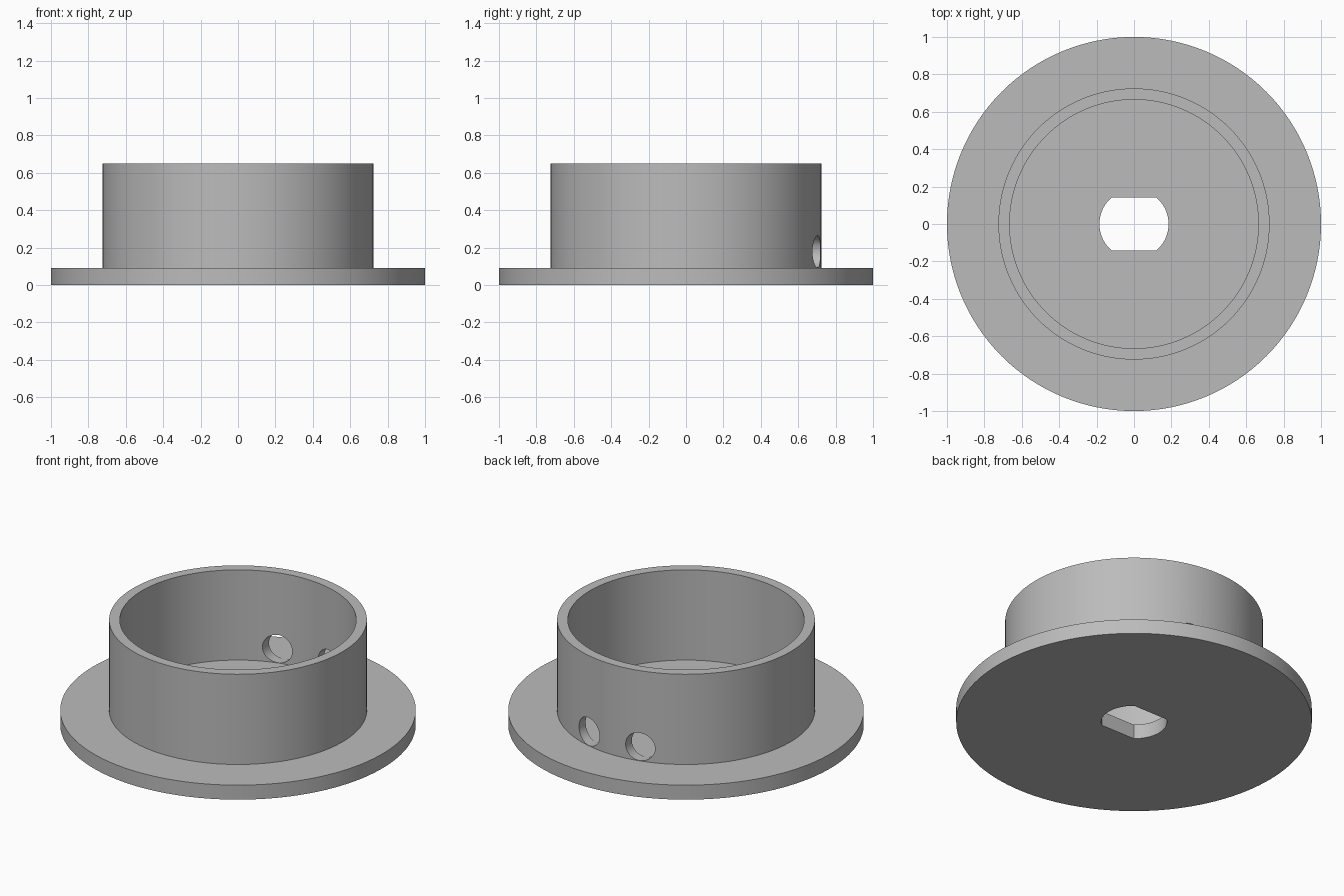
import bpy, bmesh, math
from mathutils import Matrix, Vector

cube = bpy.data.objects.get("Cube")
if cube:
    bpy.data.objects.remove(cube, do_unlink=True)

FLANGE_R, WALL_R, BORE_R = 1.0, 0.725, 0.665
FLANGE_TOP, RIM_TOP = 0.09, 0.65
SLOT_R, SLOT_HALF = 0.185, 0.142
SEGMENTS = 128

grey = bpy.data.materials.new("plain grey")
grey.use_nodes = True
colour = (0.5, 0.5, 0.5, 1)
grey.diffuse_color = colour
grey.node_tree.nodes["Principled BSDF"].inputs["Base Color"].default_value = colour


def make_object(name, bm):
    bmesh.ops.recalc_face_normals(bm, faces=bm.faces)
    mesh = bpy.data.meshes.new(name)
    bm.to_mesh(mesh)
    bm.free()
    mesh.materials.append(grey)
    obj = bpy.data.objects.new(name, mesh)
    bpy.context.collection.objects.link(obj)
    return obj


def cylinder(name, radius, depth, matrix, flat=None):
    """Capped cylinder, optionally flattened on both y sides."""
    bm = bmesh.new()
    bmesh.ops.create_cone(bm, cap_ends=True, segments=64, radius1=radius,
                          radius2=radius, depth=depth)
    if flat:
        for v in bm.verts:
            v.co.y = max(-flat, min(flat, v.co.y))
    bmesh.ops.transform(bm, matrix=matrix, verts=bm.verts)
    return make_object(name, bm)


# Flanged cup, turned from one profile
profile = [(0, 0), (FLANGE_R, 0), (FLANGE_R, FLANGE_TOP), (WALL_R, FLANGE_TOP),
           (WALL_R, RIM_TOP), (BORE_R, RIM_TOP), (BORE_R, FLANGE_TOP), (0, FLANGE_TOP)]
bm = bmesh.new()
verts = [bm.verts.new((r, 0, z)) for r, z in profile]
edges = [bm.edges.new(pair) for pair in zip(verts, verts[1:])]
bmesh.ops.spin(bm, geom=verts + edges, cent=(0, 0, 0), axis=(0, 0, 1),
               angle=math.tau, steps=SEGMENTS, use_duplicate=False)
bmesh.ops.remove_doubles(bm, verts=bm.verts, dist=0.0001)
cup = make_object("flanged_cup", bm)

# Double-flat shaft slot through the floor
cutters = [cylinder("shaft_slot_cutter", SLOT_R, 0.4,
                    Matrix.Translation((0, 0, 0.05)), SLOT_HALF)]

# Pair of round holes through the back wall
for side, label in ((-1, "right"), (1, "left")):
    place = Matrix.Translation(Vector((side * 0.175, 0.7, 0.178)))
    cutters.append(cylinder(label + "_hole_cutter", 0.086, 0.3,
                            place @ Matrix.Rotation(math.pi / 2, 4, "X")))

bpy.ops.object.select_all(action="DESELECT")
cup.select_set(True)
bpy.context.view_layer.objects.active = cup
for cutter in cutters:
    cut = cup.modifiers.new(cutter.name, "BOOLEAN")
    cut.operation = "DIFFERENCE"
    cut.solver = "EXACT"
    cut.object = cutter
    bpy.ops.object.modifier_apply(modifier=cut.name)
    bpy.data.objects.remove(cutter, do_unlink=True)

bpy.ops.object.shade_smooth_by_angle(angle=math.radians(30))
